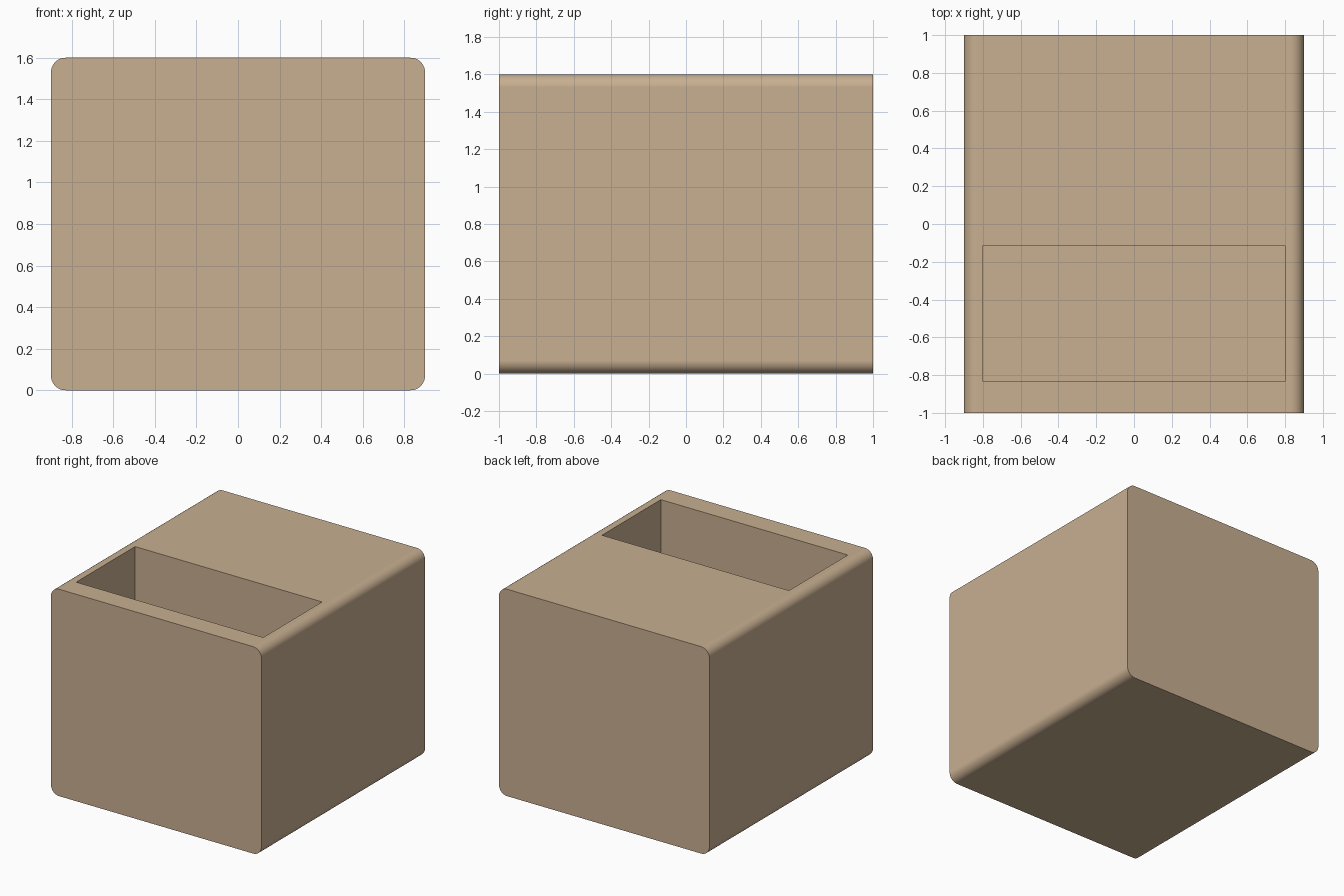
import bpy
import bmesh
from mathutils import Matrix, Vector

default = bpy.data.objects.get("Cube")
if default:
    bpy.data.objects.remove(default, do_unlink=True)

# Single tan material
tan = bpy.data.materials.new("warm_tan")
tan.use_nodes = True
colour = (0.578, 0.429, 0.283, 1)
tan.diffuse_color = colour
tan.node_tree.nodes["Principled BSDF"].inputs["Base Color"].default_value = colour


def box(name, low, high, radius=0):
    """Box between two corners; a radius rounds the edges running along y."""
    low, high = Vector(low), Vector(high)
    bm = bmesh.new()
    place = Matrix.Translation((low + high) / 2) @ Matrix.Diagonal((*(high - low), 1))
    bmesh.ops.create_cube(bm, size=1, matrix=place)
    if radius:
        long_edges = [e for e in bm.edges
                      if abs(e.verts[0].co.y - e.verts[1].co.y) > radius]
        bmesh.ops.bevel(bm, geom=long_edges, offset=radius, segments=12,
                        profile=0.5, affect='EDGES')
    bmesh.ops.recalc_face_normals(bm, faces=bm.faces)
    mesh = bpy.data.meshes.new(name)
    bm.to_mesh(mesh)
    bm.free()
    mesh.materials.append(tan)
    obj = bpy.data.objects.new(name, mesh)
    bpy.context.collection.objects.link(obj)
    return obj


# Block with rounded long edges, and the deep pocket sunk into its top
block = box("block_with_pocket", (-0.9, -1, 0), (0.9, 1, 1.6), radius=0.07)
pocket = box("pocket_cutter", (-0.8, -0.835, 0.1), (0.8, -0.115, 1.8))
pocket.hide_render = True

cut = block.modifiers.new("pocket", 'BOOLEAN')
cut.operation = 'DIFFERENCE'
cut.solver = 'EXACT'
cut.object = pocket

bpy.ops.object.select_all(action='DESELECT')
block.select_set(True)
bpy.context.view_layer.objects.active = block
bpy.ops.object.modifier_apply(modifier=cut.name)
bpy.data.objects.remove(pocket, do_unlink=True)

# Smooth roundings, crisp rims and flat broad faces
bpy.ops.object.shade_smooth_by_angle(angle=0.5)
weighted = block.modifiers.new("flat_faces", 'WEIGHTED_NORMAL')
weighted.keep_sharp = True
